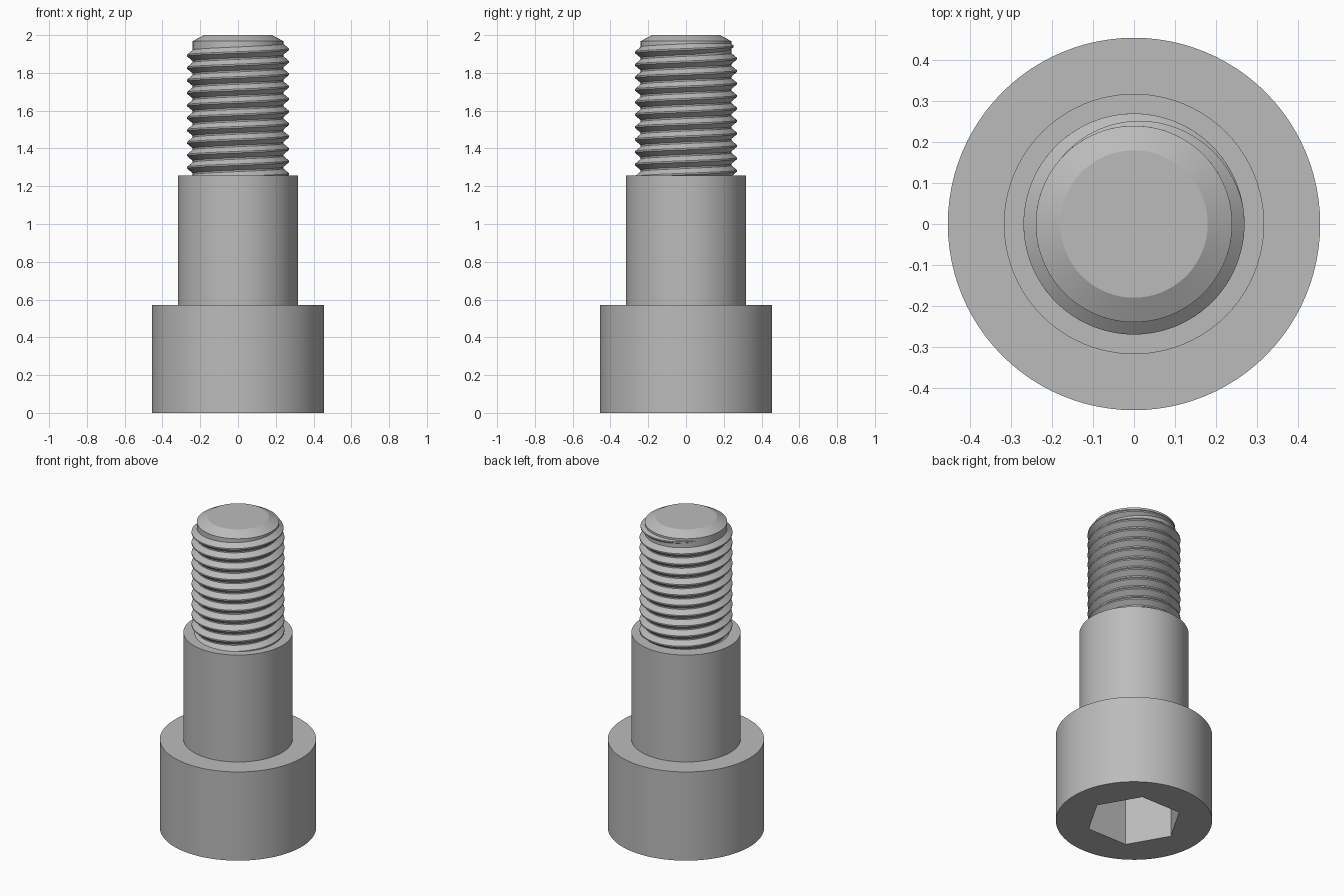
import bpy, bmesh
from math import cos, sin, pi, radians

SEG = 96
PITCH = 0.066
ROOT, CREST = 0.24, 0.27

if "Cube" in bpy.data.objects:
    bpy.data.objects.remove(bpy.data.objects["Cube"])

steel = bpy.data.materials.new("grey steel")
steel.use_nodes = True
colour = (0.5, 0.5, 0.5, 1)
steel.diffuse_color = colour
steel.node_tree.nodes["Principled BSDF"].inputs["Base Color"].default_value = colour


def circle(r):
    return lambda a: r


def hexagon(r):
    # Polar radius of a hexagon with corners at distance r
    return lambda a: r * cos(pi / 6) / cos(a % (pi / 3) - pi / 6)


def skin(name, rings, closed):
    # Join successive rings of points into one smooth-shaded solid
    bm = bmesh.new()
    loops = [[bm.verts.new(p) for p in ring] for ring in rings]
    n = len(loops[0])
    for a, b in zip(loops, loops[1:]):
        for i in range(n):
            j = (i + 1) % n
            bm.faces.new((a[i], a[j], b[j], b[i]))
    if closed:
        bm.faces.new(loops[0])
        bm.faces.new(loops[-1])
    bmesh.ops.recalc_face_normals(bm, faces=bm.faces)
    mesh = bpy.data.meshes.new(name)
    bm.to_mesh(mesh)
    bm.free()
    mesh.materials.append(steel)
    obj = bpy.data.objects.new(name, mesh)
    bpy.context.collection.objects.link(obj)
    bpy.ops.object.select_all(action="DESELECT")
    obj.select_set(True)
    bpy.context.view_layer.objects.active = obj
    bpy.ops.object.shade_smooth_by_angle(angle=radians(28))
    return obj


def lathe(name, profile):
    angles = [2 * pi * i / SEG for i in range(SEG)]
    skin(name, [[(r(a) * cos(a), r(a) * sin(a), z) for a in angles]
                for r, z in profile], True)


# Socket, head, shoulder and chamfered threaded core as one turned solid
lathe("screw_body", [
    (hexagon(0.28), 0.34), (hexagon(0.28), 0),
    (circle(0.455), 0), (circle(0.455), 0.57),
    (circle(0.318), 0.57), (circle(0.318), 1.257),
    (circle(ROOT), 1.257), (circle(ROOT), 1.968),
    (circle(0.18), 2)])

# Right-handed helical ridge, fading into the core at its upper end
END = radians(140)
FADE = radians(130)
TURNS = 10.9
Z_AT_ZERO = 1.925
steps = int(TURNS * SEG)
rings = []
for i in range(steps + 1):
    a = END - 2 * pi * TURNS * (1 - i / steps)
    z = Z_AT_ZERO + PITCH * a / (2 * pi)
    grow = min(1, (END - a) / FADE)
    tip = ROOT + (CREST - ROOT) * grow
    half = 0.004 + 0.025 * grow
    section = [(ROOT - 0.01, -half), (ROOT, -half), (tip, -0.004),
               (tip, 0.004), (ROOT, half), (ROOT - 0.01, half)]
    rings.append([(r * cos(a), r * sin(a), z + h) for r, h in section])
skin("thread_ridge", rings, True)
